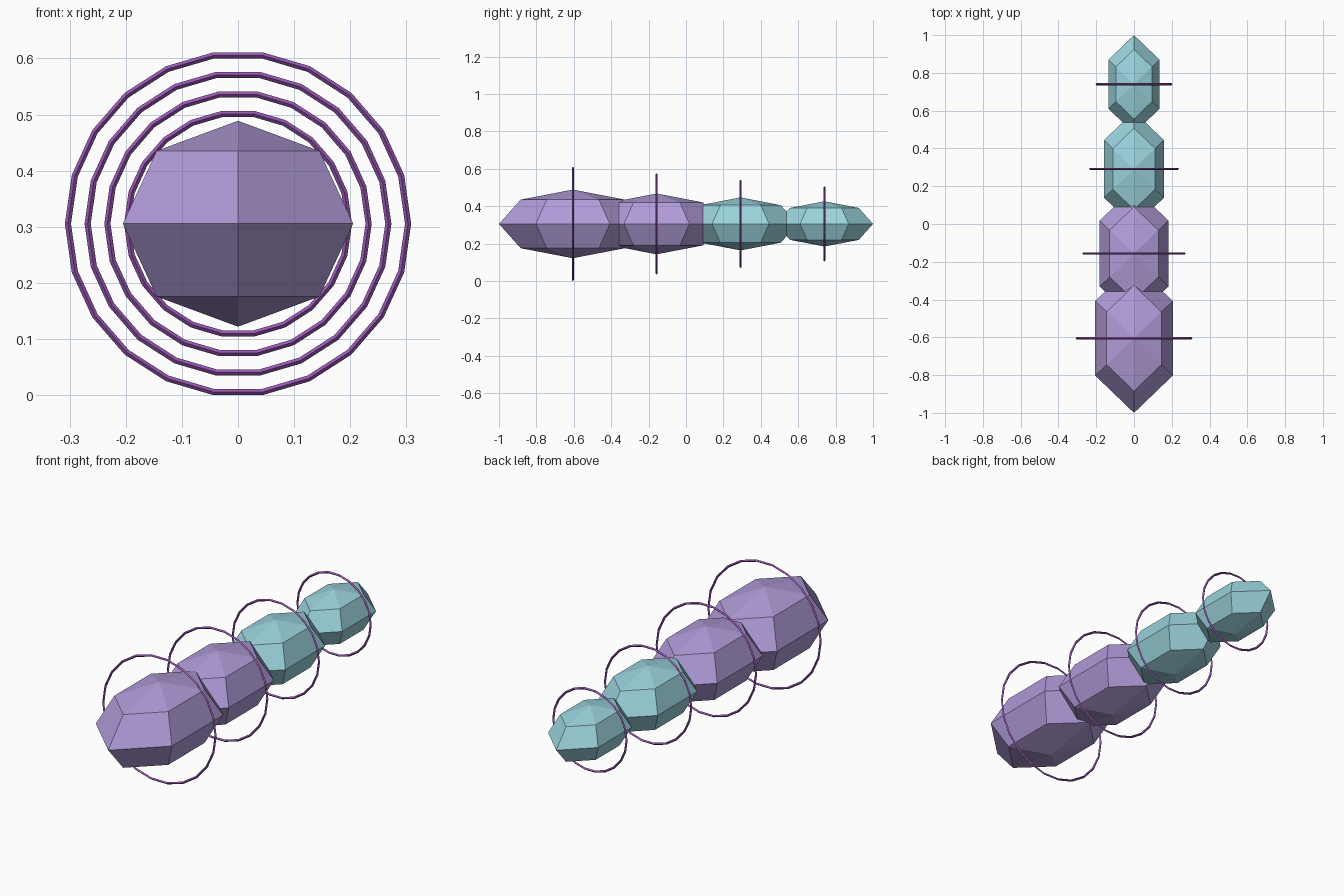
import bpy, math

if "Cube" in bpy.data.objects:
    bpy.data.objects.remove(bpy.data.objects["Cube"])


def srgb(r, g, b):
    f = lambda c: c / 12.92 if c <= 0.04045 else ((c + 0.055) / 1.055) ** 2.4
    return (f(r / 255), f(g / 255), f(b / 255), 1)


def material(name, rgb):
    m = bpy.data.materials.new(name)
    m.diffuse_color = srgb(*rgb)
    m.use_nodes = True
    m.node_tree.nodes["Principled BSDF"].inputs["Base Color"].default_value = m.diffuse_color
    return m


lavender = material("lavender", (177, 156, 217))
aqua = material("pale aqua", (155, 211, 221))
violet = material("violet", (155, 89, 182))

Z = 0.3055
STEP = 0.4483

for i in range(4):
    s = 1 - 0.1139 * i          # each segment shrinks evenly to the rear
    y = -0.605 + STEP * i

    # faceted body segment
    bpy.ops.mesh.primitive_uv_sphere_add(segments=6, ring_count=4, radius=1, location=(0, y, Z))
    body = bpy.context.object
    body.name = f"body_segment_{i + 1}"
    body.scale = (0.237 * s, 0.395 * s, 0.1835 * s)
    body.data.materials.append(lavender if i < 2 else aqua)

    # thin hoop around the segment
    bpy.ops.mesh.primitive_torus_add(major_segments=22, minor_segments=4,
                                     major_radius=0.3086 * s - 0.0055, minor_radius=0.0055,
                                     location=(0, y, Z), rotation=(math.pi / 2, 0, 0))
    hoop = bpy.context.object
    hoop.name = f"hoop_{i + 1}"
    hoop.data.materials.append(violet)
